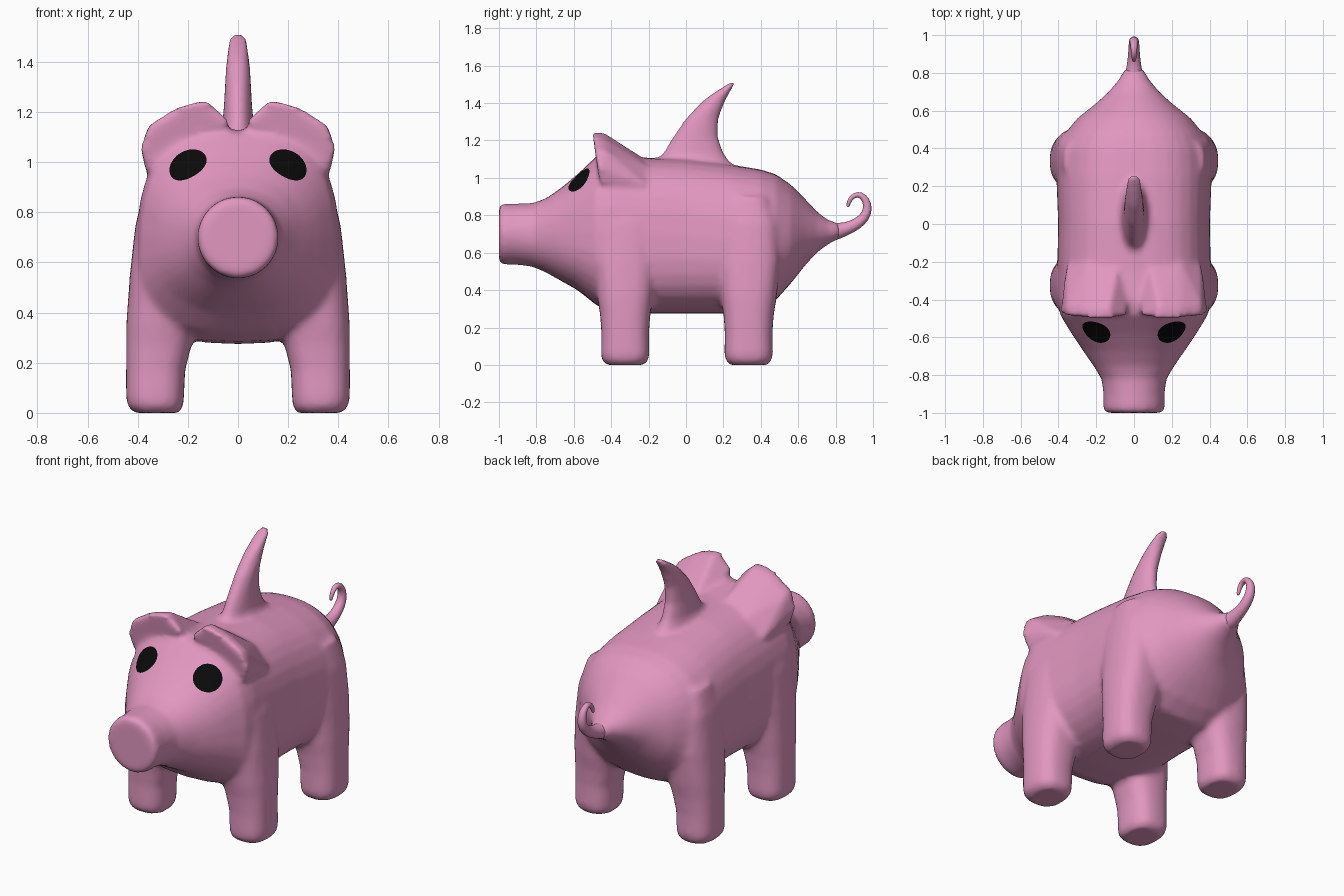
import bpy, bmesh, math
from mathutils import Vector

if "Cube" in bpy.data.objects:
    bpy.data.objects.remove(bpy.data.objects["Cube"])


def material(name, rgb):
    m = bpy.data.materials.new(name)
    m.diffuse_color = (*rgb, 1)
    m.use_nodes = True
    m.node_tree.nodes["Principled BSDF"].inputs["Base Color"].default_value = m.diffuse_color
    return m


pink = material("pink_skin", (0.76, 0.31, 0.53))
black = material("eye_black", (0.003, 0.003, 0.003))


def oval(n, power=2.0):
    """Unit superellipse as (u, v) pairs."""
    pts = []
    for i in range(n):
        a = 2 * math.pi * i / n
        c, s = math.cos(a), math.sin(a)
        pts.append((math.copysign(abs(c) ** (2 / power), c),
                    math.copysign(abs(s) ** (2 / power), s)))
    return pts


def loft(bm, rings):
    """Skin a list of equal rings and cap both ends."""
    rows = [[bm.verts.new(p) for p in r] for r in rings]
    n = len(rows[0])
    faces = [bm.faces.new((a[i], a[(i + 1) % n], b[(i + 1) % n], b[i]))
             for a, b in zip(rows, rows[1:]) for i in range(n)]
    faces += [bm.faces.new(rows[0]), bm.faces.new(rows[-1])]
    bmesh.ops.recalc_face_normals(bm, faces=faces)


def make_object(name, bm, mat):
    mesh = bpy.data.meshes.new(name)
    bm.to_mesh(mesh)
    bm.free()
    mesh.materials.append(mat)
    mesh.polygons.foreach_set("use_smooth", [True] * len(mesh.polygons))
    ob = bpy.data.objects.new(name, mesh)
    bpy.context.scene.collection.objects.link(ob)
    return ob


bm = bmesh.new()

# Torso, head and snout: y, half width, bottom z, top z, squareness
stations = [
    (-1.0, .145, .555, .845, 2), (-.985, .162, .537, .863, 2),
    (-.9, .162, .535, .863, 2), (-.82, .172, .525, .865, 2.1),
    (-.75, .215, .495, .89, 2.2), (-.67, .27, .45, .945, 2.3),
    (-.58, .33, .40, 1.02, 2.5), (-.48, .39, .32, 1.115, 2.7),
    (-.4, .405, .285, 1.13, 2.8), (-.25, .405, .275, 1.11, 2.8),
    (0, .40, .275, 1.10, 2.7), (.25, .41, .275, 1.07, 2.6),
    (.4, .405, .285, 1.045, 2.5), (.48, .365, .345, 1.02, 2.4),
    (.56, .30, .435, .965, 2.2), (.64, .20, .535, .885, 2),
    (.7, .135, .60, .82, 2), (.76, .085, .645, .775, 2), (.82, .05, .675, .757, 2),
]
rings = []
for y, w, z0, z1, power in stations:
    mid, h = (z0 + z1) / 2, (z1 - z0) / 2
    taper = .06 if -.7 < y < .6 else 0
    rings.append([(w * u * (1 - taper * v), y, mid + h * v)
                  for u, v in oval(32, power)])
loft(bm, rings)

# Legs: z, inner x, outer x, half depth
leg = [(.0, .235, .415, .10), (.025, .218, .44, .125), (.06, .215, .447, .13),
       (.17, .21, .447, .128), (.27, .185, .447, .135), (.36, .16, .446, .15),
       (.55, .16, .432, .17), (.75, .18, .41, .16), (.9, .22, .37, .10)]
for side in (-1, 1):
    for y in (-.325, .335):
        loft(bm, [[(side * ((a + b) / 2 + (b - a) / 2 * u), y + d * v, z)
                   for u, v in oval(20, 2.6)] for z, a, b, d in leg])

# Back fin: z, front y, rear y, half width
fin = [(1.0, -.26, .31, .10), (1.07, -.18, .25, .085), (1.13, -.125, .203, .066),
       (1.22, -.07, .172, .057), (1.32, .0, .176, .052), (1.41, .085, .21, .047),
       (1.46, .155, .236, .044), (1.49, .205, .255, .04), (1.517, .242, .265, .025)]
loft(bm, [[(w * u, (a + b) / 2 + (b - a) / 2 * v, z) for u, v in oval(20)]
          for z, a, b, w in fin])

# Ears: wedges with a raised front lip that slope back into the shoulders
ear = [(.03, -.485, 1.165), (.13, -.5, 1.25), (.25, -.498, 1.218),
       (.355, -.485, 1.15), (.39, -.475, 1.06), (.37, -.46, .97), (.05, -.455, 1.08),
       (.13, -.44, 1.245), (.25, -.44, 1.21), (.36, -.43, 1.14),
       (.08, -.2, 1.09), (.25, -.2, 1.06), (.36, -.22, .96), (.2, -.25, .9)]
for side in (-1, 1):
    verts = [bm.verts.new((side * x, y, z)) for x, y, z in ear]
    res = bmesh.ops.convex_hull(bm, input=verts)
    bmesh.ops.recalc_face_normals(
        bm, faces=[f for f in res["geom"] if isinstance(f, bmesh.types.BMFace)])

# Fuse the skin into one softly blended surface
body = make_object("body", bm, pink)
mod = body.modifiers.new("fuse", 'REMESH')
mod.mode = 'VOXEL'
mod.voxel_size = .016
mod.use_smooth_shade = True
mod = body.modifiers.new("soften", 'SMOOTH')
mod.factor = .5
mod.iterations = 7

# Curly tail: y, z, radius along the curl
curl = [(.76, .708, .06), (.82, .717, .042), (.88, .735, .034), (.935, .767, .03),
        (.968, .81, .028), (.972, .86, .024), (.95, .9, .02), (.918, .914, .017),
        (.888, .9, .014), (.87, .872, .012), (.864, .842, .008)]
bm = bmesh.new()
rings = []
for i, (y, z, r) in enumerate(curl):
    a, b = curl[max(i - 1, 0)], curl[min(i + 1, len(curl) - 1)]
    t = Vector((0, b[0] - a[0], b[1] - a[1])).normalized()
    side, up = Vector((1, 0, 0)), Vector((0, -t.z, t.y))
    rings.append([Vector((0, y, z)) + r * (u * side + v * up) for u, v in oval(12)])
loft(bm, rings)
tail = make_object("tail", bm, pink)
mod = tail.modifiers.new("round", 'SUBSURF')
mod.levels = mod.render_levels = 1

# Eyes: thin round plates laid on the face, mirrored
bm = bmesh.new()
normal = Vector((.40, -.62, .67)).normalized()
across = normal.cross(Vector((0, 0, 1))).normalized()
up = across.cross(normal)
centre = Vector((.195, -.56, .98))
rows = [[bm.verts.new(centre + .078 * k / 6 * (u * across + v * up))
         for u, v in oval(32)] for k in range(1, 7)]
for a, b in zip(rows, rows[1:]):
    for i in range(32):
        j = (i + 1) % 32
        bm.faces.new((a[i], b[i], b[j], a[j]))
bm.faces.new(rows[0])
bmesh.ops.recalc_face_normals(bm, faces=bm.faces[:])
bm.normal_update()
if bm.faces[0].normal.dot(normal) < 0:
    bmesh.ops.reverse_faces(bm, faces=bm.faces[:])
eyes = make_object("eyes", bm, black)
mod = eyes.modifiers.new("lay_on_face", 'SHRINKWRAP')
mod.target = body
mod.wrap_method = 'NEAREST_SURFACEPOINT'
mod.wrap_mode = 'ABOVE_SURFACE'
mod.offset = .006
eyes.modifiers.new("mirror", 'MIRROR').use_axis = (True, False, False)
